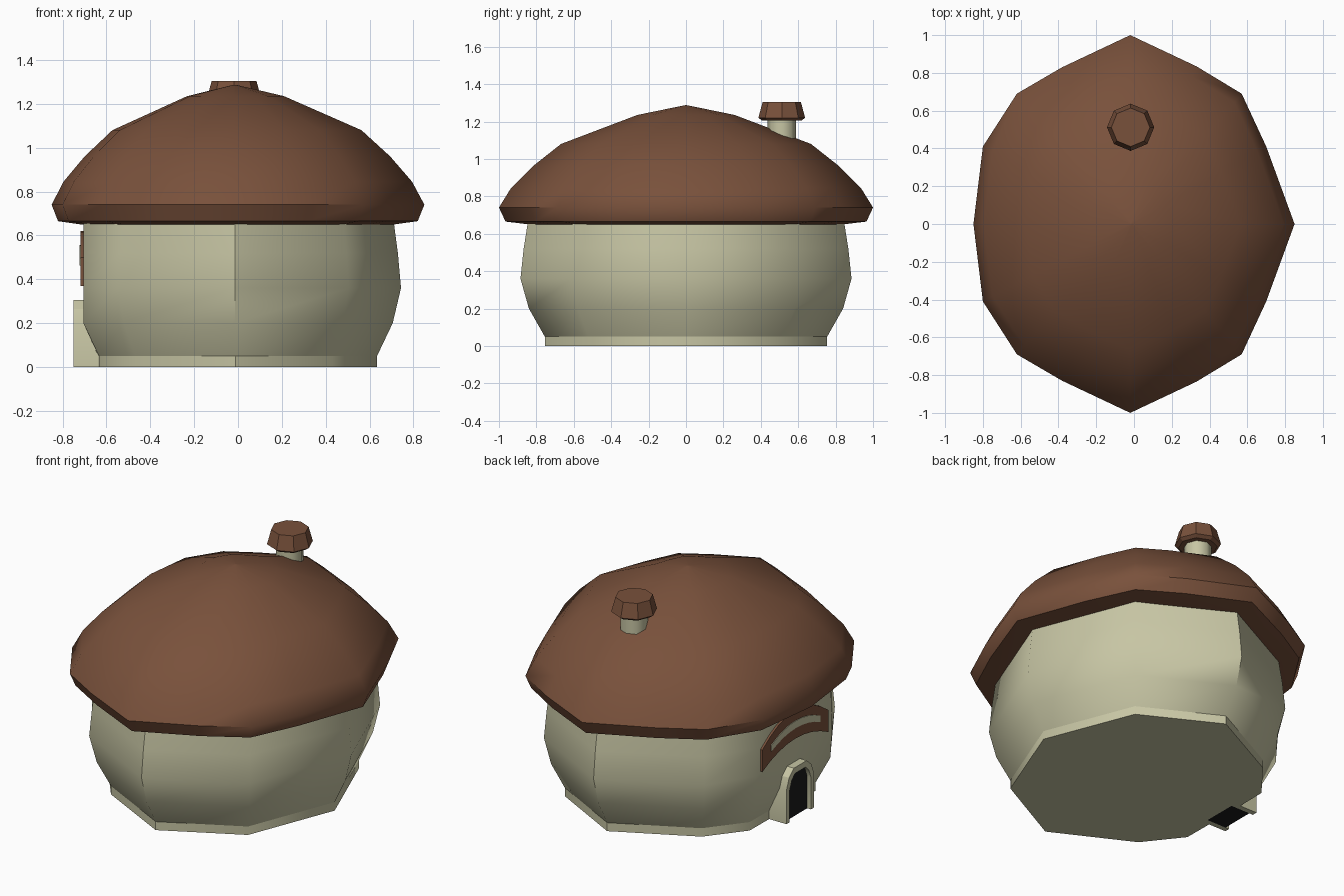
import bpy, bmesh, math

if "Cube" in bpy.data.objects:
    bpy.data.objects.remove(bpy.data.objects["Cube"])


def material(name, rgb):
    m = bpy.data.materials.new(name)
    m.diffuse_color = (*rgb, 1)
    m.use_nodes = True
    m.node_tree.nodes["Principled BSDF"].inputs["Base Color"].default_value = m.diffuse_color
    return m


CREAM = material("cream plaster", (0.57, 0.56, 0.37))
BROWN = material("brown cap", (0.19, 0.082, 0.044))
DARK = material("dark opening", (0.010, 0.010, 0.011))


def finish(name, bm, mat, angle=50):
    bmesh.ops.recalc_face_normals(bm, faces=bm.faces)
    me = bpy.data.meshes.new(name)
    bm.to_mesh(me)
    bm.free()
    me.materials.append(mat)
    ob = bpy.data.objects.new(name, me)
    bpy.context.collection.objects.link(ob)
    bpy.ops.object.select_all(action='DESELECT')
    ob.select_set(True)
    bpy.context.view_layer.objects.active = ob
    bpy.ops.object.shade_smooth_by_angle(angle=math.radians(angle))
    return ob


def loft(name, rings, mat, angle=50):
    """Skin a stack of equal-length rings and cap both ends."""
    bm = bmesh.new()
    vs = [[bm.verts.new(p) for p in r] for r in rings]
    n = len(rings[0])
    for a, b in zip(vs, vs[1:]):
        for i in range(n):
            j = (i + 1) % n
            bm.faces.new((a[i], a[j], b[j], b[i]))
    bm.faces.new(vs[0][::-1])
    bm.faces.new(vs[-1])
    return finish(name, bm, mat, angle)


def slab(name, outline, x0, x1, mat):
    """Plate on the left wall: (y, z) outline extruded along x."""
    return loft(name, [[(x, y, z) for y, z in outline] for x in (x0, x1)], mat, 25)


def mirrored(half):
    """Close a plan outline from its y >= 0 half (both ends on the x axis)."""
    return half + [(x, -y) for x, y in half[-2:0:-1]]


# Plan outlines, scaled per level
CX = -0.015
roof_plan = mirrored([(0.85, 0), (0.70, 0.41), (0.57, 0.69), (0.33, 0.835), (-0.02, 1.0),
                      (-0.38, 0.83), (-0.62, 0.69), (-0.80, 0.41), (-0.85, 0)])
wall_plan = mirrored([(0.84, 0), (0.57, 0.69), (-0.015, 1.0), (-0.62, 0.69),
                      (-0.84, 0.41), (-0.845, 0)])


def wall_ring(z, s):
    # the doorway side stays flat instead of bulging
    return [(max(x * s, -0.705), y * s, z) for x, y in wall_plan]


# Plinth and bulging wall
loft("plinth", [wall_ring(0, 0.755), wall_ring(0.05, 0.755)], CREAM)
loft("wall", [wall_ring(z, s) for z, s in
              ((0.05, 0.755), (0.2, 0.84), (0.36, 0.885), (0.52, 0.868), (0.665, 0.845))], CREAM)

# Mushroom cap roof with undercut rim
roof_levels = ((0.65, 0.84), (0.665, 0.965), (0.74, 1.0), (0.845, 0.935), (0.96, 0.82),
               (1.08, 0.668), (1.235, 0.26), (1.287, 0.006))
loft("roof", [[(CX + (x - CX) * s, y * s, z) for x, y in roof_plan]
              for z, s in roof_levels], BROWN)


# Chimney
def octagon(z, r):
    return [(-0.018 + r * math.cos(i * math.pi / 4), 0.512 + r * math.sin(i * math.pi / 4), z)
            for i in range(8)]


loft("chimney_stem", [octagon(1.0, 0.075), octagon(1.22, 0.075)], CREAM)
loft("chimney_cap", [octagon(z, r) for z, r in
                     ((1.205, 0.105), (1.22, 0.125), (1.305, 0.102))], BROWN, 25)

# Doorway: arched frame around a dark opening
outer = [(0.13, 0), (0.13, 0.2), (0.105, 0.265), (0.06, 0.305)]
inner = [(0.1, 0), (0.1, 0.19), (0.08, 0.24), (0.05, 0.27)]


def arch(half):
    return half + [(-y, z) for y, z in half[::-1]]


slab("door_frame", arch(outer) + arch(inner)[::-1], -0.60, -0.75, CREAM)
slab("door_opening", arch(inner), -0.60, -0.725, DARK)


# Arched sign board with a plain inlaid band
def band(width, half_mid, half_end, steps=8):
    top, low = [], []
    for i in range(steps + 1):
        t = -1 + 2 * i / steps
        y = t * width
        mid = 0.535 - 0.1 * (y / 0.31) ** 2
        h = half_mid + (half_end - half_mid) * t * t
        top.append((y, mid + h))
        low.append((y, mid - h))
    return top + low[::-1]


slab("sign_board", band(0.31, 0.085, 0.065), -0.66, -0.718, BROWN)
slab("sign_inlay", band(0.23, 0.022, 0.018), -0.716, -0.722, CREAM)
